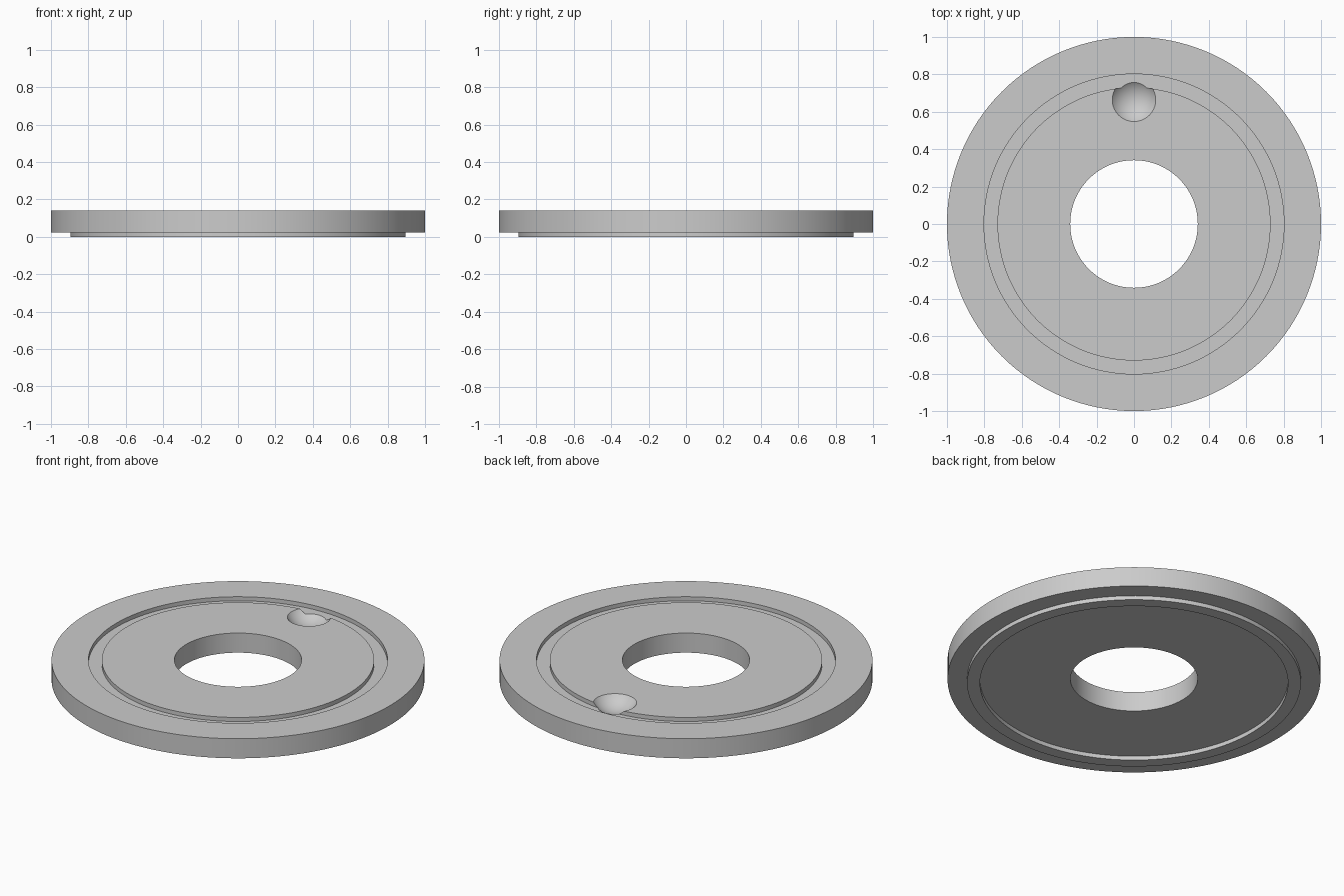
import bpy
import bmesh
import math

cube = bpy.data.objects.get("Cube")
if cube:
    bpy.data.objects.remove(cube, do_unlink=True)

# Dimensions
SEGMENTS = 128
OUTER, BORE = 1.0, 0.341
BASE, TOP = 0.024, 0.14
GROOVE_IN, GROOVE_OUT = 0.73, 0.802
RIDGE_IN, RIDGE_OUT = 0.826, 0.895
STEP = 0.024                       # groove depth
DIMPLE_Y, DIMPLE_R, DIMPLE_LIFT = 0.664, 0.147, 0.09

# Colour
grey = bpy.data.materials.new("plain_grey")
grey.use_nodes = True
colour = (0.6, 0.6, 0.6, 1.0)
grey.diffuse_color = colour
grey.node_tree.nodes["Principled BSDF"].inputs["Base Color"].default_value = colour


def make_object(name, bm):
    mesh = bpy.data.meshes.new(name)
    bmesh.ops.recalc_face_normals(bm, faces=bm.faces)
    bm.to_mesh(mesh)
    bm.free()
    mesh.materials.append(grey)
    obj = bpy.data.objects.new(name, mesh)
    bpy.context.collection.objects.link(obj)
    return obj


def lathe(name, profile):
    """Revolve a closed (radius, height) profile about the z axis."""
    bm = bmesh.new()
    rings = []
    for i in range(SEGMENTS):
        a = 2 * math.pi * i / SEGMENTS
        rings.append([bm.verts.new((r * math.cos(a), r * math.sin(a), z))
                      for r, z in profile])
    n = len(profile)
    for i, ring in enumerate(rings):
        nxt = rings[(i + 1) % SEGMENTS]
        for j in range(n):
            k = (j + 1) % n
            bm.faces.new((ring[j], nxt[j], nxt[k], ring[k]))
    return make_object(name, bm)


# Disc with a groove on top and a matching raised ring underneath
disc = lathe("grooved_disc", [
    (BORE, TOP), (GROOVE_IN, TOP), (GROOVE_IN, TOP - STEP),
    (GROOVE_OUT, TOP - STEP), (GROOVE_OUT, TOP), (OUTER, TOP),
    (OUTER, BASE), (RIDGE_OUT, BASE), (RIDGE_OUT, 0), (RIDGE_IN, 0),
    (RIDGE_IN, BASE), (BORE, BASE),
])

# Round dimple cut at the back, breaking into the groove
bm = bmesh.new()
bmesh.ops.create_uvsphere(bm, u_segments=64, v_segments=48, radius=DIMPLE_R)
bmesh.ops.translate(bm, verts=bm.verts, vec=(0, DIMPLE_Y, TOP + DIMPLE_LIFT))
cutter = make_object("dimple_cutter", bm)
cutter.hide_render = True

cut = disc.modifiers.new("dimple", 'BOOLEAN')
cut.operation = 'DIFFERENCE'
cut.solver = 'EXACT'
cut.object = cutter

bpy.ops.object.select_all(action='DESELECT')
disc.select_set(True)
bpy.context.view_layer.objects.active = disc
bpy.ops.object.modifier_apply(modifier=cut.name)
bpy.data.objects.remove(cutter, do_unlink=True)
bpy.ops.object.shade_smooth_by_angle(angle=math.radians(30))
